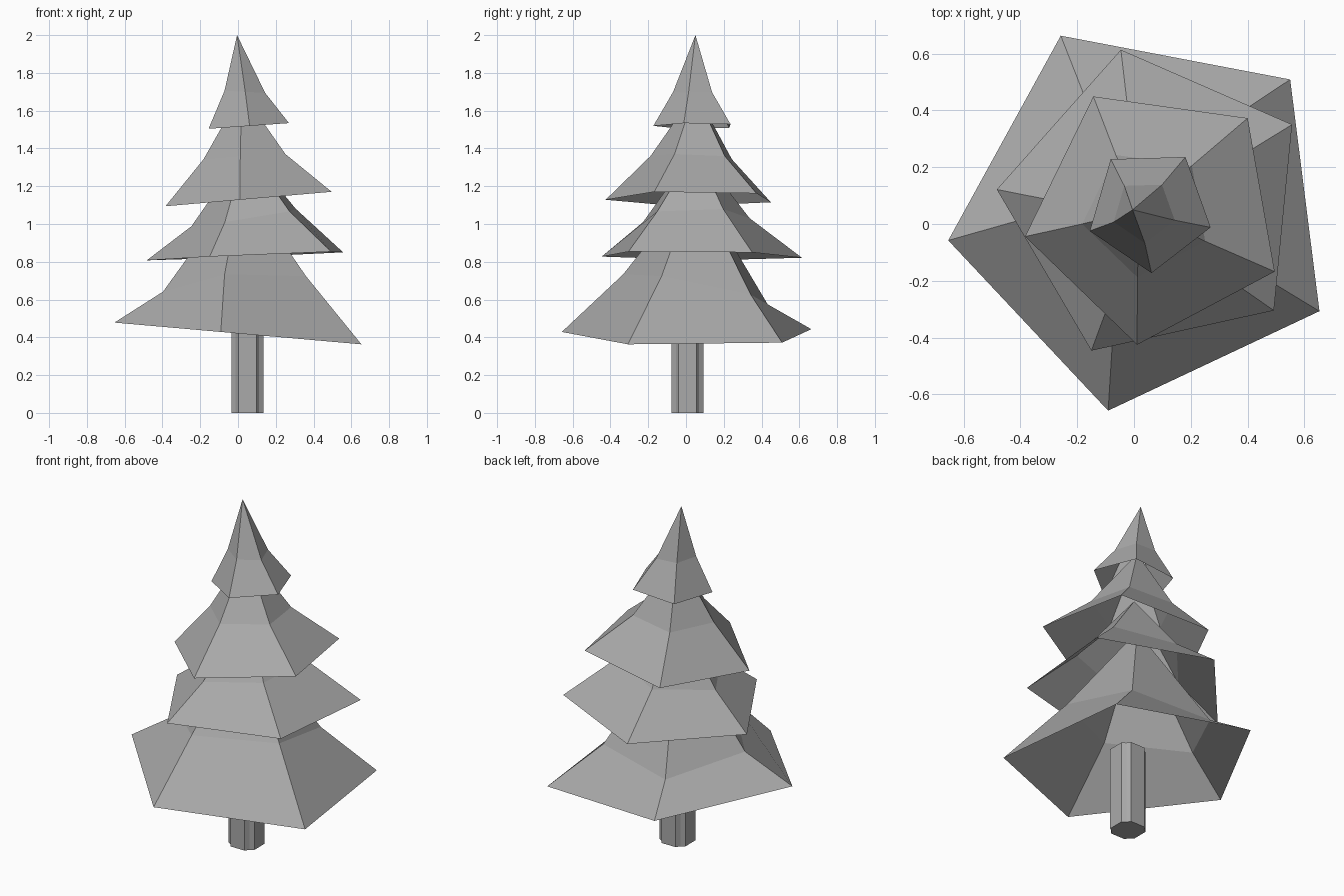
import bpy, bmesh
from math import sin, cos, radians

old = bpy.data.objects.get("Cube")
if old:
    bpy.data.objects.remove(old)

SIDES = 5

# One plain grey for the whole tree
grey = bpy.data.materials.new("plain_grey")
grey.use_nodes = True
colour = (0.4, 0.4, 0.4, 1)
grey.diffuse_color = colour
grey.node_tree.nodes["Principled BSDF"].inputs["Base Color"].default_value = colour


def finish(bm, name):
    bmesh.ops.recalc_face_normals(bm, faces=bm.faces[:])
    mesh = bpy.data.meshes.new(name)
    bm.to_mesh(mesh)
    bm.free()
    mesh.materials.append(grey)
    obj = bpy.data.objects.new(name, mesh)
    bpy.context.collection.objects.link(obj)
    return obj


def tilted_ring(bm, angle, centre, radius, slope):
    """Regular ring of corners lying on a sloping plane."""
    cx, cy, cz = centre
    ring = []
    for i in range(SIDES):
        a = radians(angle + i * 360 / SIDES)
        x, y = radius * cos(a), radius * sin(a)
        ring.append(bm.verts.new((cx + x, cy + y, cz + slope[0] * x + slope[1] * y)))
    return ring


def foliage_tier(name, angle, rim, waist, tip):
    """Hollow, flared pyramid open underneath."""
    bm = bmesh.new()
    low = tilted_ring(bm, angle, *rim)
    mid = tilted_ring(bm, angle, *waist)
    apex = bm.verts.new(tip)
    for i in range(SIDES):
        j = (i + 1) % SIDES
        bm.faces.new((low[i], low[j], mid[j], mid[i]))
        bm.faces.new((mid[i], mid[j], apex))
    return finish(bm, name)


# Foliage, from the ground up: rim and waist are (centre, radius, slope)
foliage_tier("bottom_foliage", 43.2,
             ((0.04, 0.03, 0.417), 0.70, (-0.088, 0)),
             ((0.005, 0.066, 0.66), 0.405, (0.07, -0.2)), (0.02, 0.05, 1.22))
foliage_tier("lower_foliage", 30.4,
             ((0.074, 0.067, 0.832), 0.56, (0.043, -0.01)),
             ((0.05, 0.046, 1.035), 0.298, (0.16, 0.02)), (0.04, 0.05, 1.40))
foliage_tier("upper_foliage", 46,
             ((0.076, 0.037, 1.134), 0.467, (0.087, 0)),
             ((0.044, 0.04, 1.355), 0.23, (0.06, -0.03)), (0.02, 0.05, 1.70))
foliage_tier("top_foliage", 55.7,
             ((0.055, 0.051, 1.519), 0.224, (0.07, 0)),
             ((0.035, 0.045, 1.70), 0.113, (-0.05, 0)), (-0.005, 0.05, 2.0))

# Trunk: square post with notched corners
bm = bmesh.new()
corner = [(0.084, 0.047), (0.062, 0.062), (0.047, 0.084)]
outline = []
for turn in range(4):
    c, s = cos(radians(90 * turn)), sin(radians(90 * turn))
    outline += [bm.verts.new((0.05 + c * x - s * y, 0.008 + s * x + c * y, 0))
                for x, y in corner]
base = bm.faces.new(outline)
top = bmesh.ops.extrude_face_region(bm, geom=[base], use_keep_orig=True)
bmesh.ops.translate(bm, vec=(0, 0, 0.49),
                    verts=[g for g in top["geom"] if isinstance(g, bmesh.types.BMVert)])
finish(bm, "trunk")
